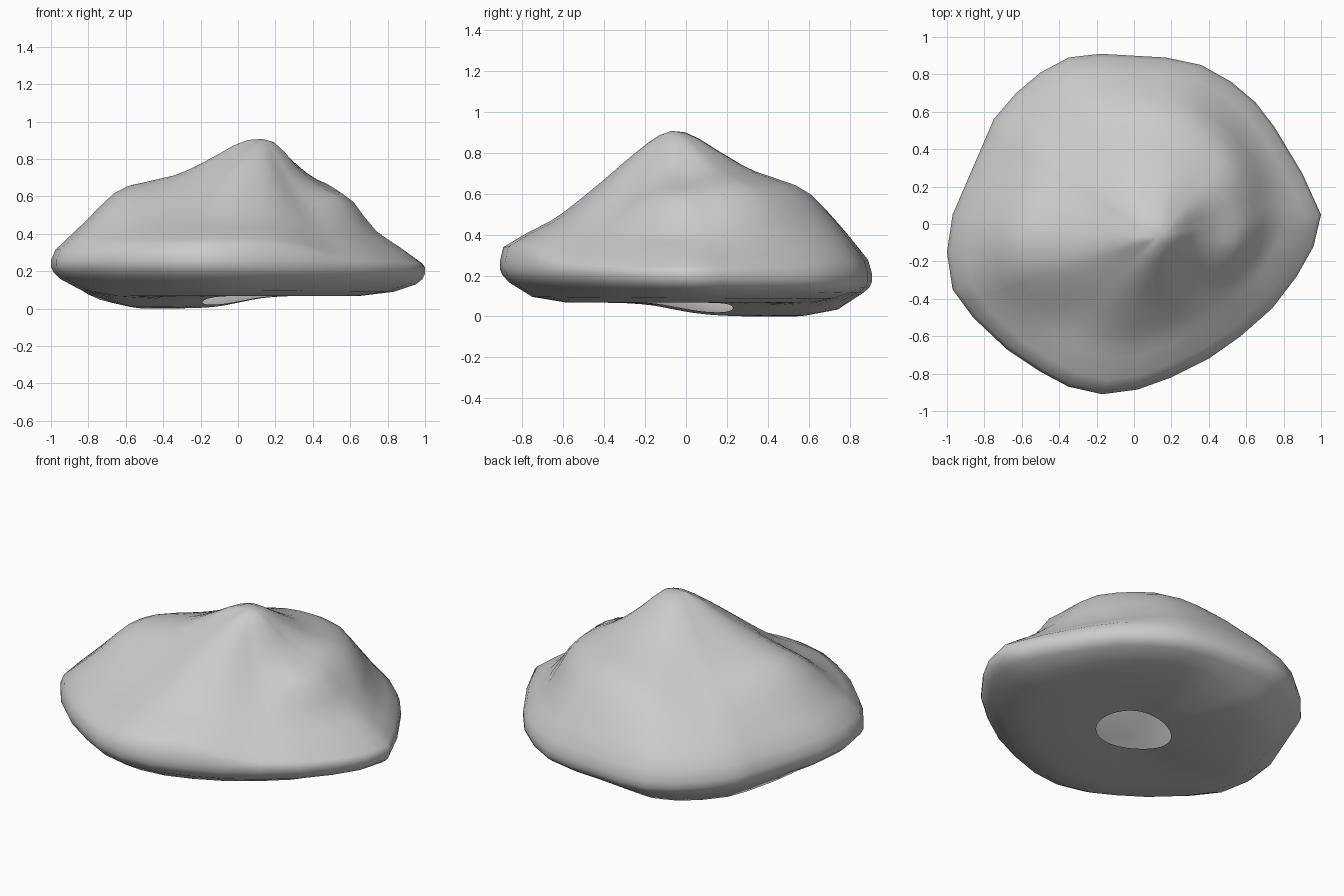
import bpy, bmesh, math
from mathutils import Vector

if "Cube" in bpy.data.objects:
    bpy.data.objects.remove(bpy.data.objects["Cube"])

PEAK = Vector((0.13, -0.07))
HOLE = Vector((0.02, 0.02))

# Rim outline seen from above, counter-clockwise
RIM = [(1.0, .05), (.9, .27), (.75, .52), (.65, .65), (.52, .76), (.36, .85), (.17, .89),
       (-.18, .91), (-.35, .89), (-.5, .81), (-.63, .7), (-.75, .56), (-.81, .42), (-.97, .05),
       (-1.0, -.15), (-.97, -.35), (-.86, -.5), (-.68, -.67), (-.5, -.79), (-.35, -.87),
       (-.17, -.91), (.02, -.885), (.2, -.82), (.4, -.72), (.57, -.6), (.74, -.45),
       (.87, -.28), (.96, -.12)]

# Slope heights from peak to rim, for E, NE, N, NW, W, SW, S, SE
STEPS = [0, .1, .25, .4, .55, .7, .85, 1]
SLOPES = [(.905, .87, .72, .64, .58, .41, .33, .24),
          (.905, .88, .79, .71, .66, .58, .37, .25),
          (.905, .885, .80, .72, .67, .61, .46, .27),
          (.905, .89, .80, .71, .63, .54, .43, .28),
          (.905, .89, .80, .72, .68, .63, .47, .31),
          (.905, .87, .78, .68, .575, .48, .41, .33),
          (.905, .87, .77, .66, .56, .47, .41, .34),
          (.905, .87, .73, .61, .51, .42, .34, .26)]

# Side band and underside: (scale of rim, height)
UNDER = [(1.0, .235), (1.0, .20), (.985, .17), (.95, .14), (.83, .09), (.65, .066), (.4, .066)]


def along(h, t):
    """Smooth curve through one slope profile."""
    k = max(i for i in range(7) if STEPS[i] <= t)
    f = (t - STEPS[k]) / (STEPS[k + 1] - STEPS[k])

    def grad(i):
        if i == 0:
            return 0
        a, b = i - 1, min(i + 1, 7)
        return (h[b] - h[a]) / (STEPS[b] - STEPS[a])
    w = STEPS[k + 1] - STEPS[k]
    return ((2 * f**3 - 3 * f**2 + 1) * h[k] + (f**3 - 2 * f**2 + f) * w * grad(k)
            + (3 * f**2 - 2 * f**3) * h[k + 1] + (f**3 - f**2) * w * grad(k + 1))


def slope_height(p, t):
    """Height at fraction t of the way from the peak to rim point p."""
    d = p - PEAK
    a = (math.atan2(d.y, d.x) / math.tau * 8) % 8
    i = int(a) % 8
    f = a - int(a)
    f = f * f * (3 - 2 * f)
    return along(SLOPES[i], t) * (1 - f) + along(SLOPES[(i + 1) % 8], t) * f


def sag(p):
    """Low lobe under the back left."""
    r2 = ((p.x + .42) / .42) ** 2 + ((p.y - .42) / .46) ** 2
    return .068 * math.exp(-r2 ** 2 * .6)


rim = []
for i, p in enumerate(RIM):
    a, b = Vector(p), Vector(RIM[(i + 1) % len(RIM)])
    rim += [a, (a + b) / 2]
n = len(rim)

bm = bmesh.new()
rings = []
for k in range(1, 15):
    t = k / 14
    rings.append([bm.verts.new((*(PEAK + (p - PEAK) * t * .98), slope_height(p, t))) for p in rim])
for s, z in UNDER:
    ring = []
    for p in rim:
        q = p * s + HOLE * (1 - s)
        tilt = (-.03 * q.y - .015 * q.x) * max(0, min(1, (s - .8) / .18))
        ring.append(bm.verts.new((q.x, q.y, z + tilt - sag(q) * (1 if s < .94 else .3))))
    rings.append(ring)

# Round opening in the underside
hole = []
for p in rim:
    q = HOLE + (p - HOLE).normalized() * .21
    hole.append(bm.verts.new((q.x, q.y, .066 - sag(q))))
rings.append(hole)

top = bm.verts.new((*PEAK, .905))
for i in range(n):
    j = (i + 1) % n
    bm.faces.new((top, rings[0][i], rings[0][j]))
    for a, b in zip(rings, rings[1:]):
        bm.faces.new((a[i], b[i], b[j], a[j]))

low = min(v.co.z for v in bm.verts)
for v in bm.verts:
    v.co.z -= low
bmesh.ops.recalc_face_normals(bm, faces=bm.faces)

mesh = bpy.data.meshes.new("rock_mound")
bm.to_mesh(mesh)
bm.free()
mound = bpy.data.objects.new("rock_mound", mesh)
bpy.context.collection.objects.link(mound)
bpy.context.view_layer.objects.active = mound
mound.select_set(True)
bpy.ops.object.shade_smooth_by_angle(angle=math.radians(50))
